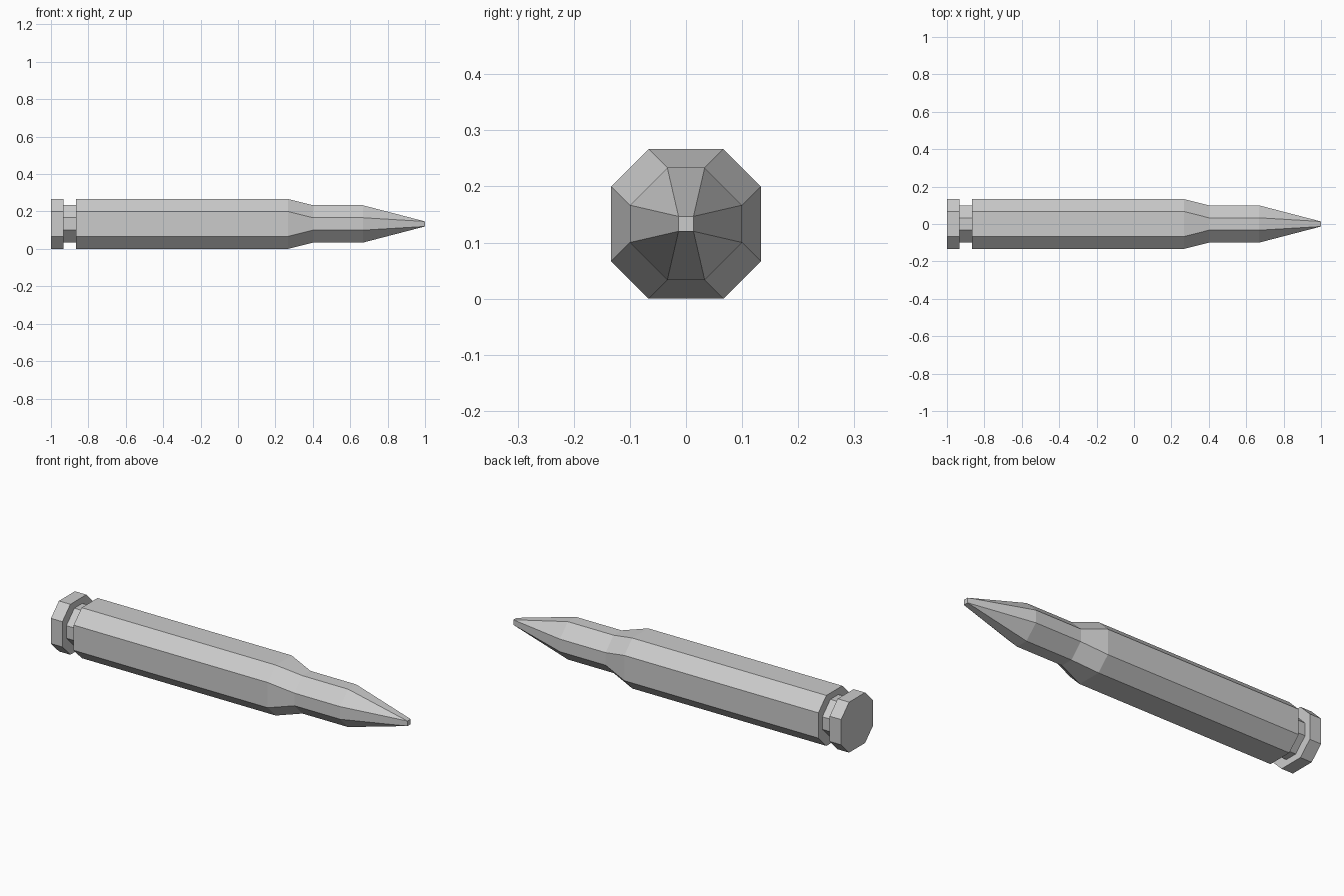
import bpy, bmesh

if "Cube" in bpy.data.objects:
    bpy.data.objects.remove(bpy.data.objects["Cube"])

AXIS_Z = 0.1333


def octagon(x, half, flat):
    """Chamfered square section: half width and half length of the flat side."""
    pts = [(half, -flat), (half, flat), (flat, half), (-flat, half),
           (-half, flat), (-half, -flat), (-flat, -half), (flat, -half)]
    return [(x, y, AXIS_Z + z) for y, z in pts]


def loft(name, sections, cap_start=False, cap_end=False):
    bm = bmesh.new()
    rings = [[bm.verts.new(p) for p in octagon(*s)] for s in sections]
    for a, b in zip(rings, rings[1:]):
        for i in range(8):
            j = (i + 1) % 8
            bm.faces.new((a[i], a[j], b[j], b[i]))
    if cap_start:
        bm.faces.new(rings[0][::-1])
    if cap_end:
        bm.faces.new(rings[-1])
    # Merges the pairs of points where the octagon closes to a square
    bmesh.ops.remove_doubles(bm, verts=bm.verts, dist=1e-5)
    bmesh.ops.recalc_face_normals(bm, faces=bm.faces)
    mesh = bpy.data.meshes.new(name)
    bm.to_mesh(mesh)
    bm.free()
    obj = bpy.data.objects.new(name, mesh)
    bpy.context.collection.objects.link(obj)
    return obj


WIDE = (0.1333, 0.0667)
NARROW = (0.1, 0.0333)
TIP = (0.0133, 0.0133)

# Casing: rim, extractor groove, body, shoulder and neck
loft("casing", [(-1, *WIDE), (-0.933, *WIDE), (-0.933, *NARROW),
                (-0.867, *NARROW), (-0.867, *WIDE), (0.267, *WIDE),
                (0.4, *NARROW)], cap_start=True)

# Bullet: straight shank tapering to a small square tip
loft("bullet", [(0.4, *NARROW), (0.667, *NARROW), (1, *TIP)], cap_end=True)
